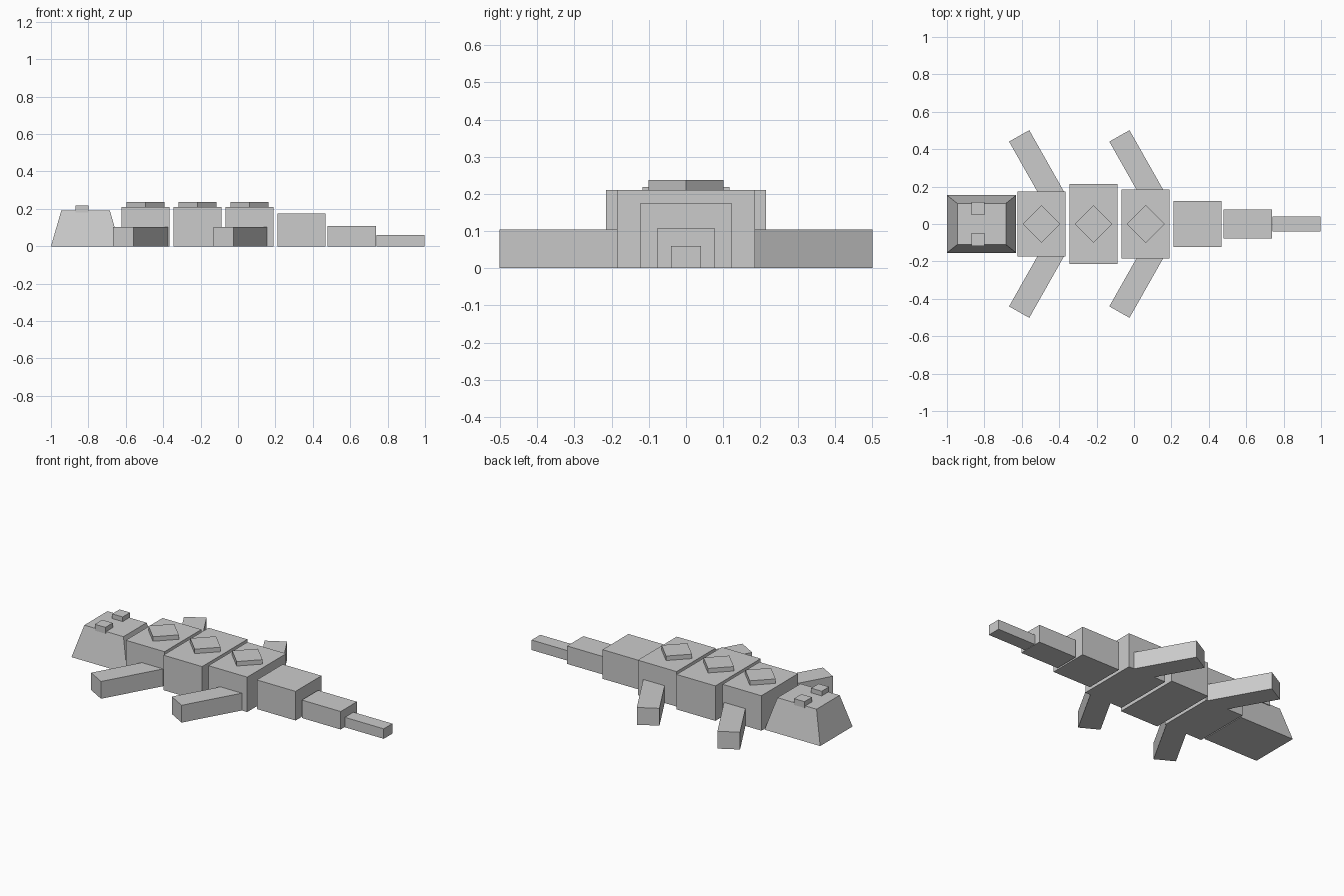
import bpy, bmesh
from math import radians, sin, cos
from mathutils import Matrix

cube = bpy.data.objects.get("Cube")
if cube:
    bpy.data.objects.remove(cube, do_unlink=True)

GREY = (0.6, 0.6, 0.6, 1)
grey = bpy.data.materials.new("plain_grey")
grey.use_nodes = True
grey.diffuse_color = GREY
grey.node_tree.nodes["Principled BSDF"].inputs["Base Color"].default_value = GREY


def box(name, centre, size, turn=0, inset=0):
    """Box standing on centre; inset pulls the top edges in to taper it."""
    bm = bmesh.new()
    bmesh.ops.create_cube(bm, size=1)
    for v in bm.verts:
        top = v.co.z > 0
        v.co.z += 0.5
        for axis in range(3):
            v.co[axis] *= size[axis]
        if top:
            v.co.x -= inset if v.co.x > 0 else -inset
            v.co.y -= inset * 0.8 if v.co.y > 0 else -inset * 0.8
    bm.transform(Matrix.Rotation(radians(turn), 4, "Z"))
    mesh = bpy.data.meshes.new(name)
    bm.to_mesh(mesh)
    bm.free()
    mesh.materials.append(grey)
    obj = bpy.data.objects.new(name, mesh)
    obj.location = centre
    bpy.context.collection.objects.link(obj)
    return obj


# Tapered head
box("head", (-0.815, 0, 0), (0.37, 0.308, 0.19), inset=0.055)

# Body and tail blocks: name, centre x, width, height
for name, x, width, height in [
    ("front_body", -0.495, 0.35, 0.21),
    ("middle_body", -0.217, 0.43, 0.21),
    ("rear_body", 0.062, 0.37, 0.21),
    ("tail_base", 0.34, 0.246, 0.175),
    ("tail_middle", 0.608, 0.154, 0.108),
    ("tail_tip", 0.869, 0.082, 0.06),
]:
    box(name, (x, 0, 0), (0.258, width, height))
    # Diamond plates along the back
    if "body" in name:
        box(name + "_plate", (x, 0, 0.2), (0.143, 0.143, 0.037), turn=45)

# Eyes and splayed legs on both sides
LENGTH, ANGLE = 0.39, 60.5
for side, label in ((1, "right"), (-1, "left")):
    box(label + "_eye", (-0.835, side * 0.082, 0.18), (0.07, 0.07, 0.038))
    for name, tip_x in (("front_leg", -0.614), ("rear_leg", -0.078)):
        x = tip_x + cos(radians(ANGLE)) * LENGTH / 2
        y = 0.471 - sin(radians(ANGLE)) * LENGTH / 2
        box(f"{label}_{name}", (x, side * y, 0), (LENGTH, 0.124, 0.104), turn=-side * ANGLE)
